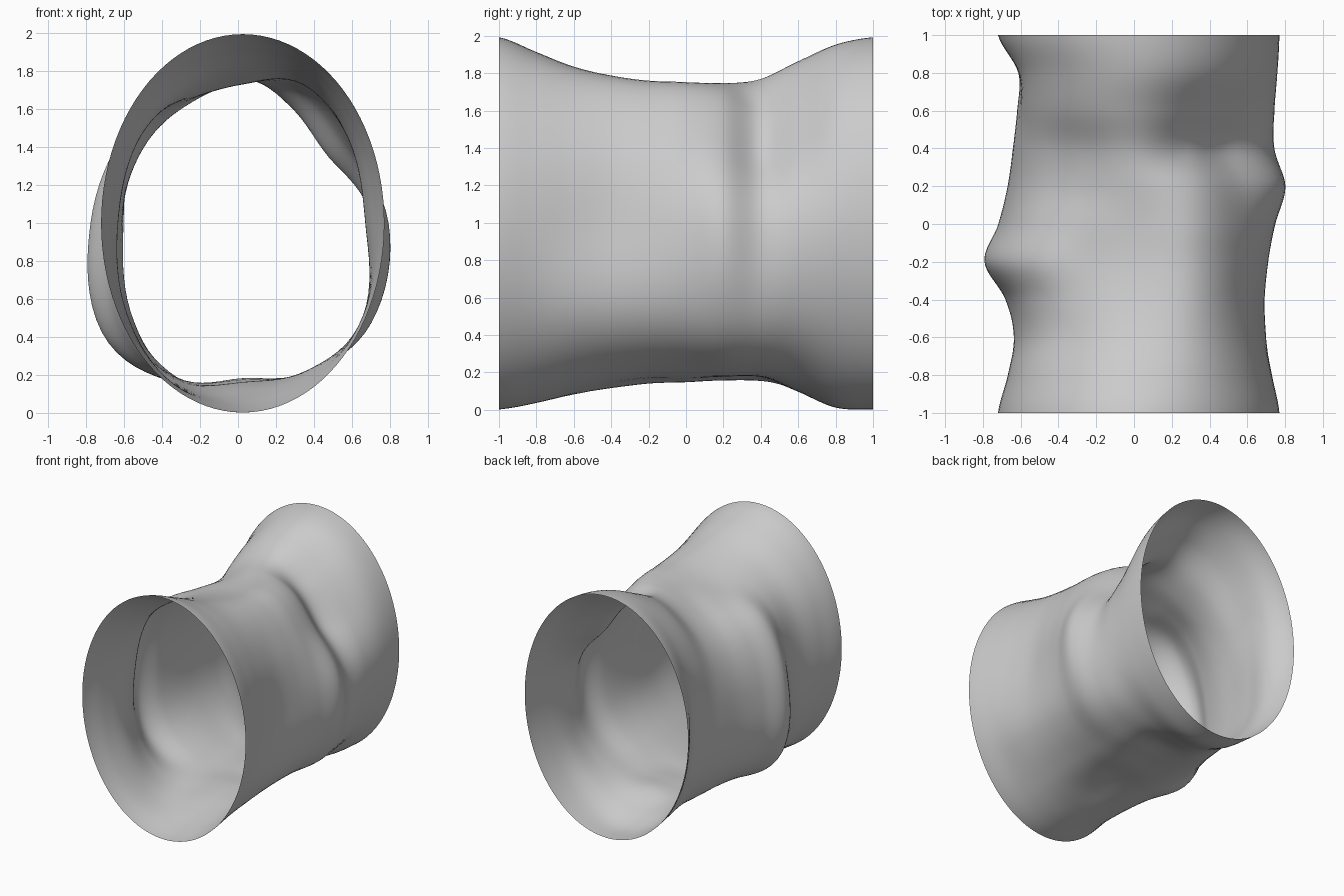
import bpy, math

if "Cube" in bpy.data.objects:
    bpy.data.objects.remove(bpy.data.objects["Cube"])

# Open, dented sleeve along y: an ellipse scaled per station and per angle
CX, CZ, RX, RZ = 0.025, 0.997, 0.745, 0.995
SEGMENTS, STEPS = 96, 8

# Scale factors every 30 degrees, from right (+x) through top, left, bottom;
# one row per station, y = -1 to 1 in steps of 0.2 (both rims are plain ellipses)
RIM = [1.0] * 12
ROWS = [
    RIM,
    [.946, .95, .95, .92, .92, .93, .93, .96, .98, .965, .97, .98],
    [.89, .90, .90, .835, .825, .86, .88, .95, .98, .915, .94, .98],
    [.865, .87, .87, .775, .78, .88, .92, 1.03, .98, .865, .915, .98],
    [.90, .87, .85, .74, .76, .95, 1.075, 1.15, .97, .84, .90, .99],
    [.96, .87, .84, .735, .75, .88, .97, 1.07, .95, .84, .90, 1.01],
    [1.03, .83, .80, .75, .735, .815, .90, 1.01, .94, .825, .91, 1.05],
    [.93, .70, .70, .775, .765, .81, .87, .97, .94, .825, .91, 1.02],
    [.955, .82, .81, .87, .87, .86, .85, .94, .94, .905, .93, .99],
    [.985, .95, .95, .96, .94, .91, .855, .92, .98, .99, .98, .99],
    RIM,
]


def cubic(a, b, c, d, t):
    """Catmull-Rom interpolation between b and c."""
    return b + 0.5 * t * (c - a + t * (2*a - 5*b + 4*c - d + t * (3*(b - c) + d - a)))


def around(row, angle):
    """Smooth periodic factor of one station."""
    u = angle / (2 * math.pi) * 12
    i = int(u)
    return cubic(*(row[(i + k) % 12] for k in (-1, 0, 1, 2)), u - i)


def factor(v, angle):
    """Smooth factor along the length; v counts stations."""
    last = len(ROWS) - 1
    i = min(int(v), last - 1)
    return cubic(*(around(ROWS[max(0, min(last, i + k))], angle)
                   for k in (-1, 0, 1, 2)), v - i)


# Rings of the sleeve
rings = (len(ROWS) - 1) * STEPS + 1
verts = []
for r in range(rings):
    v = r / STEPS
    for s in range(SEGMENTS):
        a = 2 * math.pi * s / SEGMENTS
        f = factor(v, a)
        verts.append((CX + RX * f * math.cos(a), -1 + 0.2 * v, CZ + RZ * f * math.sin(a)))

# Skin between neighbouring rings
faces = []
for r in range(rings - 1):
    for s in range(SEGMENTS):
        n = (s + 1) % SEGMENTS
        p, q = r * SEGMENTS, (r + 1) * SEGMENTS
        faces.append((p + s, q + s, q + n, p + n))

mesh = bpy.data.meshes.new("dented_sleeve")
mesh.from_pydata(verts, [], faces)
mesh.polygons.foreach_set("use_smooth", [True] * len(faces))
mesh.update()
sleeve = bpy.data.objects.new("dented_sleeve", mesh)
bpy.context.collection.objects.link(sleeve)
